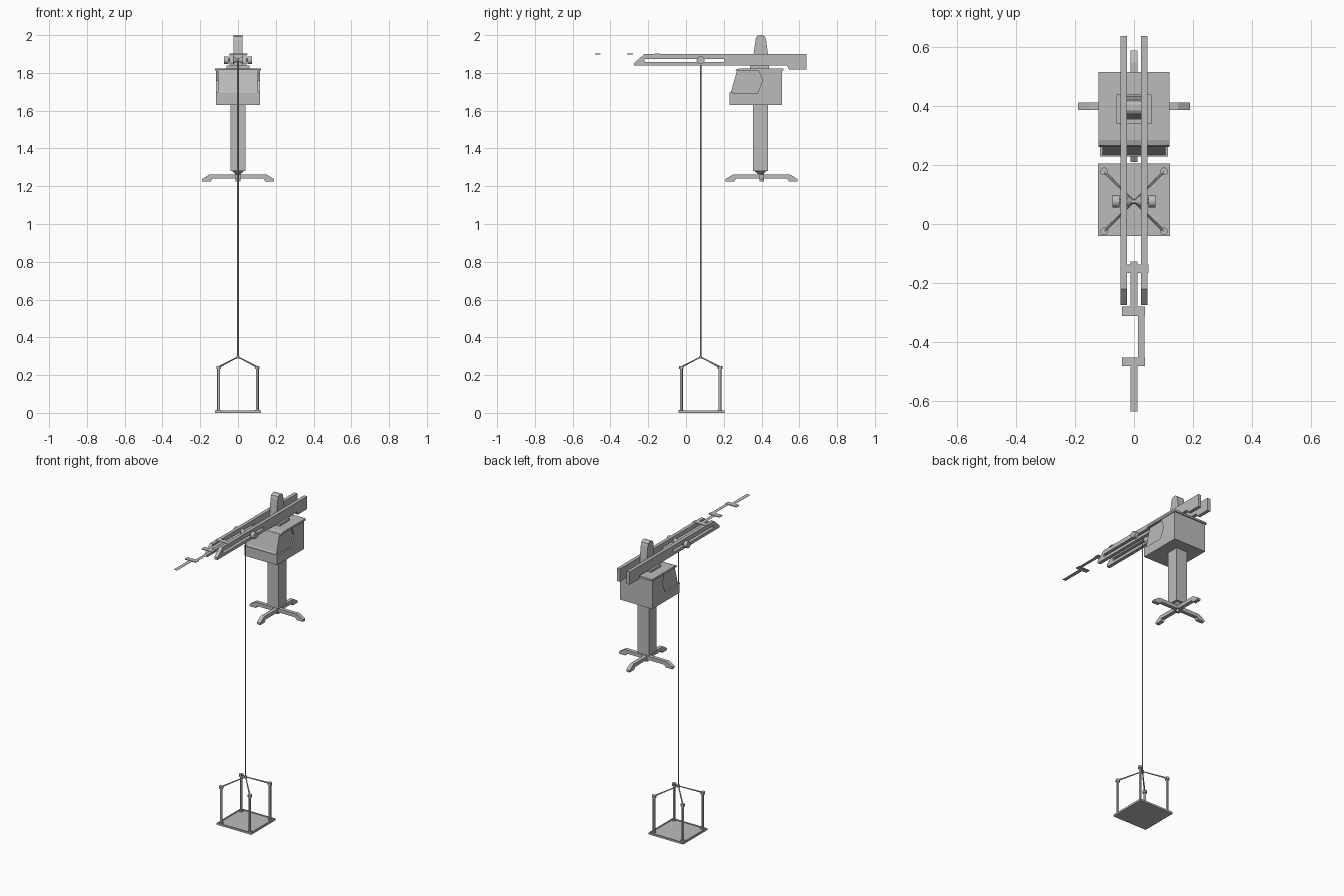
import bpy, bmesh, math
from mathutils import Vector

grey = bpy.data.materials.new("plain_grey")
grey.diffuse_color = (0.5, 0.5, 0.5, 1)


def finish(name, bm, smooth=False):
    bmesh.ops.recalc_face_normals(bm, faces=bm.faces)
    me = bpy.data.meshes.new(name)
    bm.to_mesh(me)
    bm.free()
    me.materials.append(grey)
    ob = bpy.data.objects.new(name, me)
    bpy.context.collection.objects.link(ob)
    if smooth:
        bpy.ops.object.select_all(action='DESELECT')
        ob.select_set(True)
        bpy.context.view_layer.objects.active = ob
        bpy.ops.object.shade_smooth_by_angle()
    return ob


def box(name, x0, x1, y0, y1, z0, z1):
    return prism(name, [(y0, z0), (y1, z0), (y1, z1), (y0, z1)], x0, x1)


def prism(name, yz, x0, x1):
    """Extrude a side profile of (y, z) points along x."""
    bm = bmesh.new()
    f = bm.faces.new([bm.verts.new((x0, y, z)) for y, z in yz])
    ext = bmesh.ops.extrude_face_region(bm, geom=[f])['geom']
    bmesh.ops.translate(bm, vec=(x1 - x0, 0, 0),
                        verts=[v for v in ext if isinstance(v, bmesh.types.BMVert)])
    return finish(name, bm)


def rod(name, a, b, r0, r1=None, n=12):
    a, b = Vector(a), Vector(b)
    bm = bmesh.new()
    bmesh.ops.create_cone(bm, cap_ends=True, segments=n, radius1=r0,
                          radius2=r0 if r1 is None else r1, depth=(b - a).length)
    rot = (b - a).to_track_quat('Z', 'Y').to_matrix().to_4x4()
    rot.translation = (a + b) / 2
    bmesh.ops.transform(bm, matrix=rot, verts=bm.verts)
    return finish(name, bm, n > 6)


CY = 0.395   # column axis
PY = 0.077   # cable axis

# Four-legged stand
leg = [(0, 1.24), (0.135, 1.24), (0.145, 1.225), (0.19, 1.225),
       (0.19, 1.238), (0.15, 1.263), (0, 1.263)]
for i in range(4):
    ob = prism("stand_leg", leg, -0.012, 0.012)
    ob.rotation_euler.z = i * math.pi / 2
    ob.location = (0, 0.40, 0)
rod("stand_pivot", (0, 0.40, 1.225), (0, 0.40, 1.27), 0.012)
rod("column_foot", (0, CY, 1.265), (0, CY, 1.285), 0.015, 0.035)

# Column
box("column", -0.04, 0.04, CY - 0.04, CY + 0.04, 1.28, 1.64)

# Cabin: core, and side shells leaving the window recess open
core = [(0.231, 1.63), (0.508, 1.63), (0.508, 1.82), (0.272, 1.82),
        (0.240, 1.705), (0.231, 1.69)]
prism("cabin_core", core, -0.107, 0.107)
shell = [(0.231, 1.63), (0.508, 1.63), (0.508, 1.82), (0.268, 1.82),
         (0.264, 1.81), (0.385, 1.81), (0.405, 1.76), (0.378, 1.69), (0.231, 1.69)]
for s in (-1, 1):
    prism("cabin_side", shell, s * 0.106, s * 0.116)
box("window_ledge", -0.116, 0.116, 0.229, 0.25, 1.685, 1.695)
prism("cabin_roof", [(0.262, 1.812), (0.516, 1.812), (0.516, 1.824),
                     (0.285, 1.824), (0.266, 1.818)], -0.121, 0.121)
box("boom_seat", -0.06, 0.06, 0.34, 0.44, 1.82, 1.838)

# Upright tab between the rails
prism("mast_tab", [(0.353, 1.82), (0.358, 1.9), (0.368, 1.975), (0.374, 1.992),
                   (0.386, 2.0), (0.406, 2.0), (0.418, 1.992), (0.424, 1.975),
                   (0.434, 1.9), (0.438, 1.82)], -0.025, 0.025)

# Boom rails, each split around a long slot
lower = [(-0.275, 1.838), (0.535, 1.838), (0.545, 1.818), (0.638, 1.818), (0.638, 1.9),
         (0.20, 1.9), (0.20, 1.857), (-0.22, 1.857), (-0.22, 1.9), (-0.275, 1.852)]
for s in (-1, 1):
    prism("boom_rail", lower, s * 0.024, s * 0.046)
    box("boom_rail_top", min(s * 0.024, s * 0.046), max(s * 0.024, s * 0.046),
        -0.22, 0.20, 1.873, 1.9)

# Crank: thin flat strips joined by cross plates
for x0, x1, y0, y1 in ((-0.012, 0.012, -0.31, -0.127),
                       (0.014, 0.035, -0.48, -0.285),
                       (-0.012, 0.012, -0.636, -0.46)):
    box("crank_strip", x0, x1, y0, y1, 1.899, 1.900)
for x0, x1, y0, y1 in ((-0.046, 0.05, -0.167, -0.137),
                       (-0.041, 0.038, -0.312, -0.281),
                       (-0.041, 0.038, -0.483, -0.453)):
    box("crank_plate", x0, x1, y0, y1, 1.897, 1.902)

# Pulley and axle
PZ = 1.867
rod("axle", (-0.06, PY, PZ), (0.06, PY, PZ), 0.008)
for s in (-1, 1):
    rod("axle_knob", (s * 0.049, PY, PZ), (s * 0.073, PY, PZ), 0.021, n=16)
    rod("pulley_cone", (s * 0.006, PY, PZ), (s * 0.024, PY, PZ), 0.009, 0.02, 16)

# Cable
rod("cable", (0, PY, 0.295), (0, PY, PZ), 0.004, n=8)

# Hanging platform with a shallow rim, posts and sloping stays
box("platform", -0.123, 0.123, PY + 0.005 - 0.123, PY + 0.005 + 0.123, 0, 0.008)
for s in (-1, 1):
    box("platform_rim", *sorted((s * 0.115, s * 0.123)), -0.041, 0.205, 0.006, 0.012)
    yr = sorted((0.082 + s * 0.115, 0.082 + s * 0.123))
    box("platform_rim", -0.115, 0.115, *yr, 0.006, 0.012)
rod("stay_hub", (0, PY, 0.288), (0, PY, 0.302), 0.009)
for sx in (-1, 1):
    for sy in (-1, 1):
        x, y = sx * 0.102, 0.077 + sy * 0.102
        rod("platform_post", (x, y, 0.006), (x, y, 0.238), 0.008)
        rod("post_foot", (x, y, 0.006), (x, y, 0.016), 0.012)
        rod("post_cap", (x, y, 0.233), (x, y, 0.248), 0.013)
        rod("stay", (x, y, 0.243), (0, PY, 0.296), 0.005, 0.003, 8)
